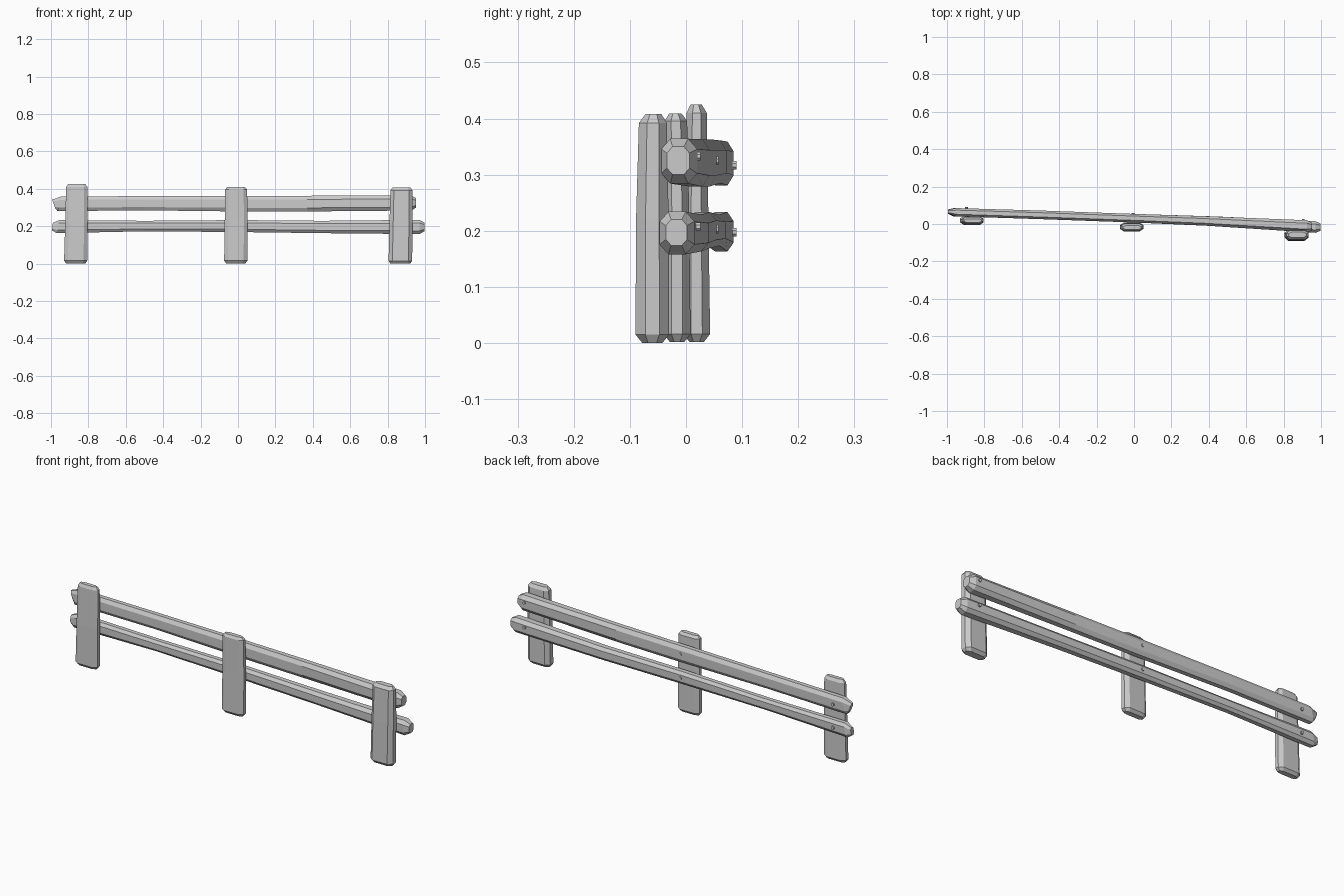
import bpy, bmesh
from mathutils import Vector


def octagon(hw, hh, cw, ch):
    """Chamfered rectangle outline."""
    return [(hw, hh - ch), (hw - cw, hh), (cw - hw, hh), (-hw, hh - ch),
            (-hw, ch - hh), (cw - hw, -hh), (hw - cw, -hh), (hw, ch - hh)]


def loft(name, rings):
    """Skin a list of rings into a closed flat-shaded solid."""
    bm = bmesh.new()
    vs = [[bm.verts.new(p) for p in r] for r in rings]
    n = len(rings[0])
    for a, b in zip(vs, vs[1:]):
        for i in range(n):
            j = (i + 1) % n
            bm.faces.new((a[i], a[j], b[j], b[i]))
    bm.faces.new(vs[0][::-1])
    bm.faces.new(vs[-1])
    bmesh.ops.recalc_face_normals(bm, faces=bm.faces[:])
    me = bpy.data.meshes.new(name)
    bm.to_mesh(me)
    bm.free()
    ob = bpy.data.objects.new(name, me)
    bpy.context.collection.objects.link(ob)
    return ob


# stations: (z, centre x, centre y, half width, half depth)
def post(name, stations):
    rings = []
    for z, x, y, hw, hd in stations:
        rings.append([(x + u, y + v, z) for u, v in
                      octagon(hw, hd, hw * 0.32, hd * 0.58)])
    return loft(name, rings)


# stations: (x, centre y, centre z, half depth, half height, end slant)
def rail(name, stations):
    rings = []
    for x, y, z, hd, hh, slant in stations:
        rings.append([(x + slant * v, y + u, z + v) for u, v in
                      octagon(hd, hh, hd * 0.5, hh * 0.46)])
    return loft(name, rings)


# Three posts stepping back from right to left
post("left_post", [(0.002, -0.868, 0.019, 0.052, 0.013),
                   (0.016, -0.868, 0.019, 0.062, 0.024),
                   (0.22, -0.864, 0.018, 0.060, 0.022),
                   (0.410, -0.862, 0.019, 0.057, 0.018),
                   (0.425, -0.862, 0.018, 0.046, 0.010)])
post("middle_post", [(0.002, -0.012, -0.016, 0.052, 0.013),
                     (0.016, -0.012, -0.016, 0.062, 0.024),
                     (0.22, -0.010, -0.016, 0.061, 0.022),
                     (0.396, -0.010, -0.018, 0.059, 0.020),
                     (0.409, -0.010, -0.019, 0.048, 0.011)])
post("right_post", [(0.000, 0.868, -0.060, 0.053, 0.018),
                    (0.015, 0.868, -0.060, 0.063, 0.030),
                    (0.22, 0.872, -0.060, 0.062, 0.029),
                    (0.392, 0.874, -0.059, 0.059, 0.025),
                    (0.408, 0.874, -0.058, 0.047, 0.014)])

# Two uneven rails behind the posts
rail("upper_rail", [(-0.985, 0.066, 0.318, 0.011, 0.024, -0.35),
                    (-0.955, 0.063, 0.320, 0.022, 0.039, 0.25),
                    (-0.50, 0.049, 0.323, 0.023, 0.038, 0),
                    (0.00, 0.031, 0.321, 0.023, 0.042, 0),
                    (0.37, 0.017, 0.321, 0.025, 0.042, 0),
                    (0.925, -0.012, 0.324, 0.032, 0.040, 0),
                    (0.953, -0.014, 0.325, 0.020, 0.025, 0)])
rail("lower_rail", [(-0.992, 0.066, 0.198, 0.012, 0.020, 0.1),
                    (-0.962, 0.063, 0.198, 0.022, 0.035, 0.2),
                    (-0.50, 0.049, 0.201, 0.022, 0.028, 0),
                    (0.00, 0.031, 0.201, 0.023, 0.032, 0),
                    (0.45, 0.014, 0.196, 0.026, 0.033, 0),
                    (0.970, -0.016, 0.196, 0.031, 0.038, 0),
                    (0.998, -0.017, 0.197, 0.019, 0.023, 0)])

# Nails poking out of the back at every crossing
for side, x, tip, heights in (("left", -0.895, 0.090, (0.317, 0.197)),
                              ("middle", -0.005, 0.058, (0.325, 0.203)),
                              ("right", 0.905, 0.026, (0.333, 0.207))):
    for level, z in zip(("upper", "lower"), heights):
        shape = octagon(0.0075, 0.0075, 0.0044, 0.0044)
        loft(f"{side}_{level}_nail",
             [[(x + u, y, z + v) for u, v in shape] for y in (tip - 0.03, tip)])
